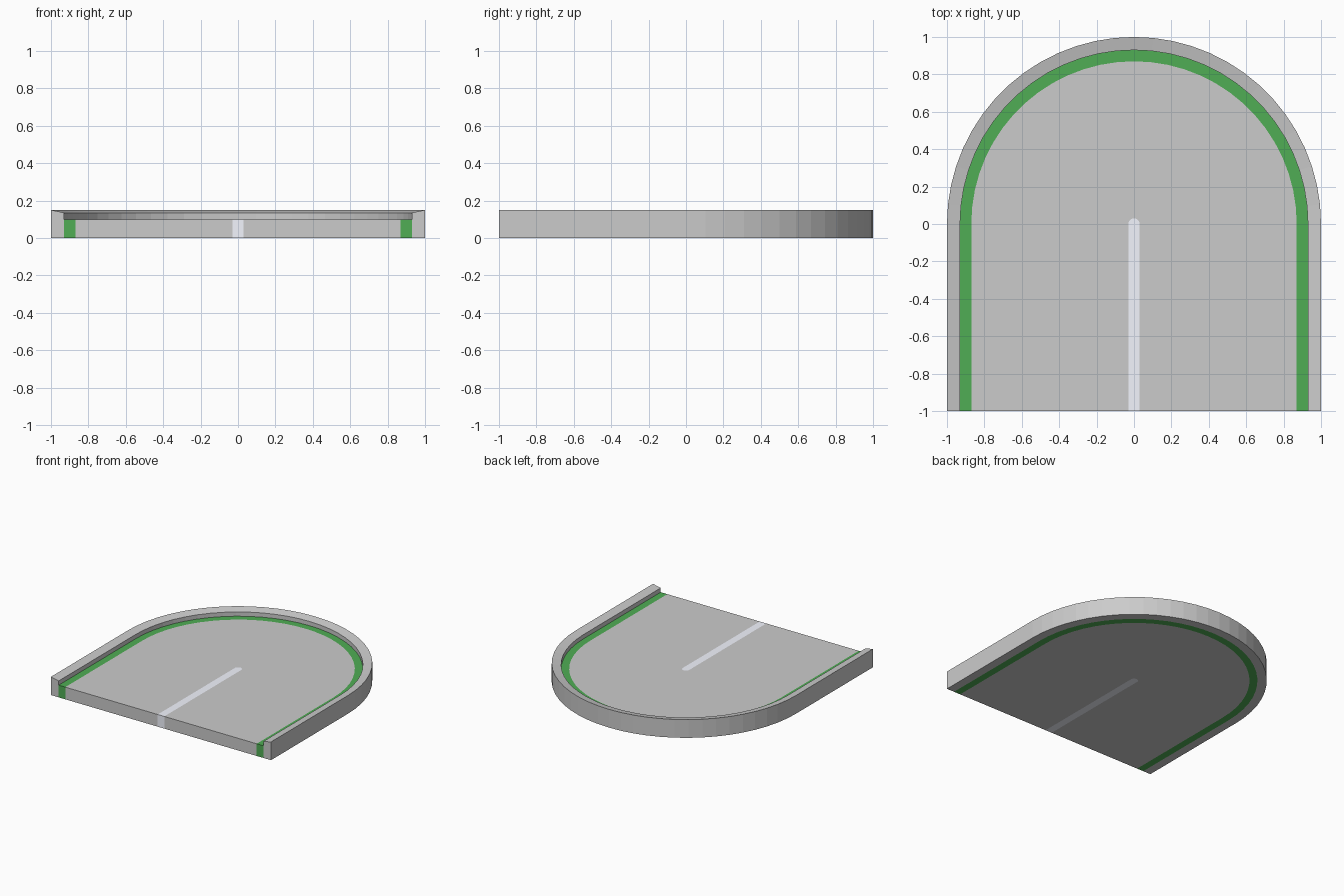
import bpy, bmesh
from math import cos, sin, pi

if "Cube" in bpy.data.objects:
    bpy.data.objects.remove(bpy.data.objects["Cube"])

SEGS = 30      # sides of each half circle
ROAD_Z = 0.10  # height of the road surface


def material(name, color):
    m = bpy.data.materials.new(name)
    m.diffuse_color = (*color, 1)
    m.use_nodes = True
    m.node_tree.nodes["Principled BSDF"].inputs["Base Color"].default_value = m.diffuse_color
    return m


def arch(r):
    """Path up the right side, round the half circle and down the left side."""
    arc = [(r * cos(pi * i / SEGS), r * sin(pi * i / SEGS)) for i in range(SEGS + 1)]
    return [(r, -1)] + arc + [(-r, -1)]


def finish(bm, name, mat):
    bmesh.ops.recalc_face_normals(bm, faces=bm.faces)
    me = bpy.data.meshes.new(name)
    bm.to_mesh(me)
    bm.free()
    ob = bpy.data.objects.new(name, me)
    bpy.context.collection.objects.link(ob)
    if mat:
        me.materials.append(mat)
    return ob


def band(name, profile, mat=None):
    """Sweep a closed (radius, z) profile along the arch, capped at the front."""
    bm = bmesh.new()
    paths = [arch(r) for r, z in profile]
    rings = [[bm.verts.new((*path[i], z)) for path, (r, z) in zip(paths, profile)]
             for i in range(SEGS + 3)]
    n = len(profile)
    for a, b in zip(rings, rings[1:]):
        for j in range(n):
            k = (j + 1) % n
            bm.faces.new((a[j], a[k], b[k], b[j]))
    bm.faces.new(rings[0])
    bm.faces.new(rings[-1])
    return finish(bm, name, mat)


def slab(name, outline, mat=None):
    """Solid plate from an outline, standing on the ground."""
    bm = bmesh.new()
    face = bm.faces.new([bm.verts.new((x, y, 0)) for x, y in outline])
    ext = bmesh.ops.extrude_face_region(bm, geom=[face], use_keep_orig=True)
    top = [v for v in ext["geom"] if isinstance(v, bmesh.types.BMVert)]
    bmesh.ops.translate(bm, verts=top, vec=(0, 0, ROAD_Z))
    return finish(bm, name, mat)


green = material("green", (0.08, 0.42, 0.09))
white = material("line_white", (0.9, 0.92, 1.0))

# Raised kerb whose top slopes gently inwards
band("kerb", [(1, 0), (1, 0.15), (0.93, 0.135), (0.93, 0)])

# Green border strip beside the kerb
band("border_strip", [(0.93, 0), (0.93, ROAD_Z), (0.87, ROAD_Z), (0.87, 0)], green)

# Road surface with a slot for the centre line
slab("road", arch(0.87) + arch(0.03)[::-1])

# Centre line with a rounded end
slab("centre_line", arch(0.03), white)
